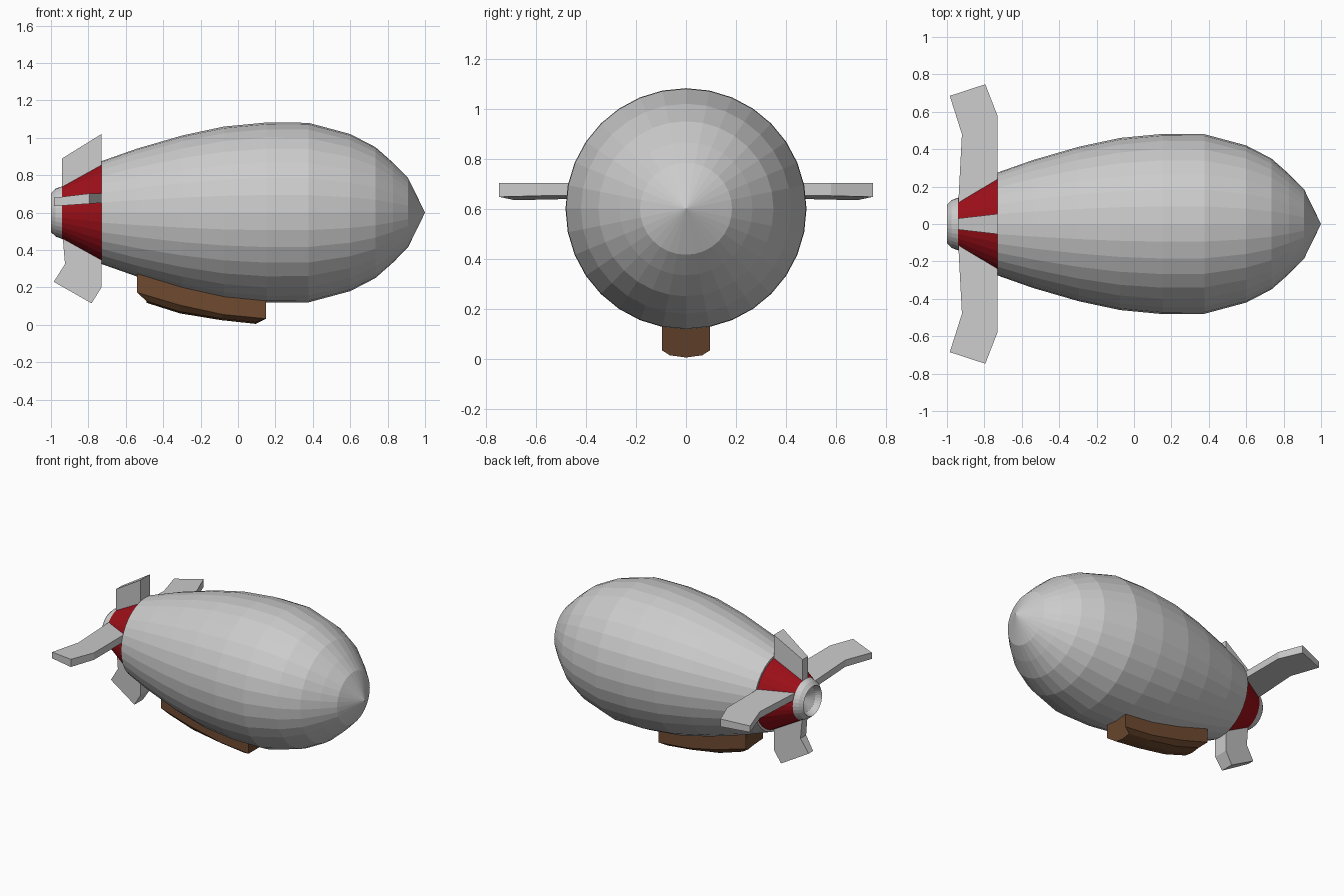
import bpy, bmesh, math
from mathutils import Vector

if "Cube" in bpy.data.objects:
    bpy.data.objects.remove(bpy.data.objects["Cube"])

AXIS_Z = 0.6
SIDES = 32


def material(name, color):
    m = bpy.data.materials.new(name)
    m.diffuse_color = color
    m.use_nodes = True
    m.node_tree.nodes["Principled BSDF"].inputs["Base Color"].default_value = m.diffuse_color
    return m


def finish(bm, name, mat=None):
    bmesh.ops.remove_doubles(bm, verts=bm.verts, dist=1e-5)
    bmesh.ops.recalc_face_normals(bm, faces=bm.faces)
    me = bpy.data.meshes.new(name)
    bm.to_mesh(me)
    bm.free()
    ob = bpy.data.objects.new(name, me)
    bpy.context.collection.objects.link(ob)
    if mat:
        me.materials.append(mat)
    return ob


def revolve(name, profile, mat=None):
    """Spin (x, radius) points around the long axis of the airship."""
    bm = bmesh.new()
    vs = [bm.verts.new((x, 0, AXIS_Z + r)) for x, r in profile]
    es = [bm.edges.new(p) for p in zip(vs, vs[1:])]
    bmesh.ops.spin(bm, geom=vs + es, cent=(0, 0, AXIS_Z), axis=(1, 0, 0),
                   angle=math.tau, steps=SIDES, use_merge=True)
    return finish(bm, name, mat)


def loft(name, sections, mat=None):
    """Bridge equal-length closed sections and cap both ends."""
    bm = bmesh.new()
    rings = [[bm.verts.new(p) for p in s] for s in sections]
    n = len(rings[0])
    for a, b in zip(rings, rings[1:]):
        for i in range(n):
            j = (i + 1) % n
            bm.faces.new((a[i], a[j], b[j], b[i]))
    bm.faces.new(rings[0])
    bm.faces.new(rings[-1])
    return finish(bm, name, mat)


red = material("tail_red", (0.35, 0.005, 0.01, 1))
brown = material("cabin_brown", (0.16, 0.07, 0.03, 1))

# Envelope
revolve("envelope", [(1.0, 0), (0.91, 0.184), (0.83, 0.266), (0.735, 0.35),
                     (0.6, 0.42), (0.377, 0.48), (0.155, 0.482), (-0.075, 0.46),
                     (-0.295, 0.413), (-0.54, 0.342), (-0.73, 0.275), (-0.73, 0.255)])

# Red tail cone and the hollow end ring
revolve("tail_cone", [(-0.725, 0.263), (-0.94, 0.141)], red)
revolve("tail_ring", [(-0.94, 0.141), (-0.975, 0.128), (-1.0, 0.104),
                      (-0.96, 0.085), (-0.91, 0)])

# Fins: thick at the leading edge, thin at the trailing edge
# outline points are (x, distance from the hull axis)
BENT = [(-0.73, 0.1), (-0.94, 0.1), (-0.925, 0.475 - 0.2), (-0.985, 0.37),
        (-0.783, 0.485), (-0.73, 0.4)]
WIDE = [(-0.73, 0.1), (-0.94, 0.1), (-0.92, 0.48), (-0.985, 0.685),
        (-0.795, 0.747), (-0.73, 0.58)]
STRAIGHT = [(-0.73, 0.1), (-0.94, 0.1), (-0.94, 0.29), (-0.73, 0.42)]


def half_thickness(x):
    return 0.03 + (x + 0.94) / 0.21 * 0.024


for name, outline, sign in (("top_fin", STRAIGHT, 1), ("bottom_fin", BENT, -1)):
    loft(name, [[(x, s * half_thickness(x), AXIS_Z + sign * d) for x, d in outline]
                for s in (-1, 1)])

for name, side in (("right_fin", -1), ("left_fin", 1)):
    low = [(x, side * d, 0.652 + 0.07 * (x + 0.73)) for x, d in WIDE]
    high = [(x, side * d, 0.702 + 0.12 * min(0, x + 0.795)) for x, d in WIDE]
    loft(name, [low, high])

# Cabin hugging the underside, with chamfered bottom edges
# stations: side x, hull underside z, bottom x, bottom z
stations = [(-0.54, 0.258, -0.49, 0.12), (-0.31, 0.19, -0.31, 0.063),
            (-0.08, 0.14, -0.09, 0.027), (0.15, 0.118, 0.095, 0.007)]
loft("cabin", [[(x, -0.095, z + 0.04), (x, -0.095, z - 0.085),
                (bx, -0.065, bz + 0.007), (bx, 0, bz - 0.002),
                (bx, 0.065, bz + 0.007), (x, 0.095, z - 0.085),
                (x, 0.095, z + 0.04)] for x, z, bx, bz in stations], brown)
